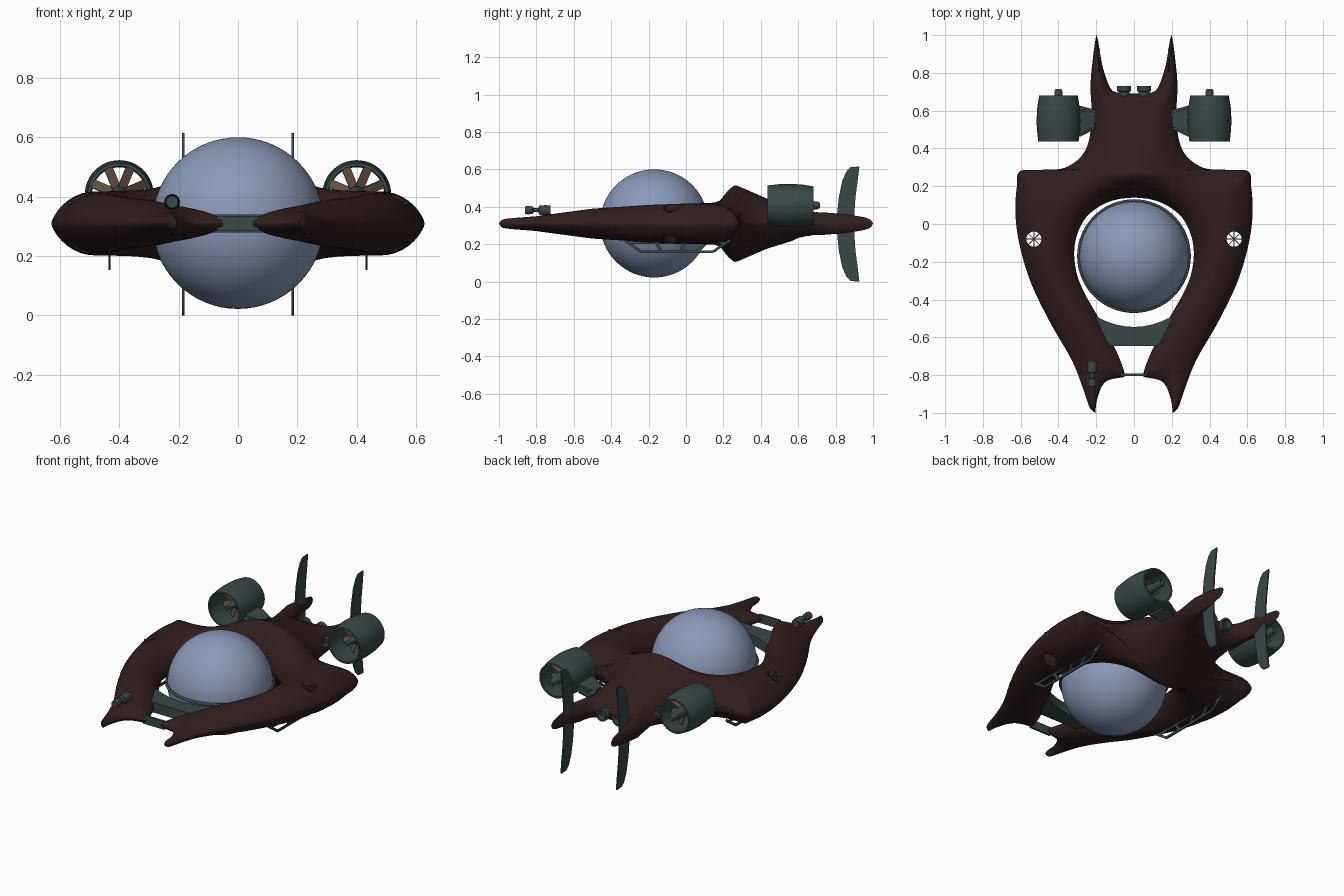
import bpy, bmesh, math
from mathutils import Vector, Matrix, kdtree

if "Cube" in bpy.data.objects:
    bpy.data.objects.remove(bpy.data.objects["Cube"])

def material(name, c):
    m = bpy.data.materials.new(name)
    m.diffuse_color = (*c, 1)
    m.use_nodes = True
    m.node_tree.nodes["Principled BSDF"].inputs["Base Color"].default_value = m.diffuse_color
    return m

MAROON = material("hull_maroon", (0.032, 0.013, 0.013))
TEAL = material("metal_teal", (0.04, 0.065, 0.065))
GLASS = material("glass_blue", (0.25, 0.32, 0.48))
BROWN = material("blade_brown", (0.13, 0.08, 0.05))

def finish(bm, name, mat, angle=40):
    bmesh.ops.remove_doubles(bm, verts=bm.verts, dist=1e-5)
    bmesh.ops.recalc_face_normals(bm, faces=bm.faces)
    me = bpy.data.meshes.new(name)
    bm.to_mesh(me)
    bm.free()
    ob = bpy.data.objects.new(name, me)
    bpy.context.collection.objects.link(ob)
    me.materials.append(mat)
    bpy.ops.object.select_all(action='DESELECT')
    ob.select_set(True)
    bpy.context.view_layer.objects.active = ob
    bpy.ops.object.shade_smooth_by_angle(angle=math.radians(angle))
    return ob

def bar(bm, a, b, w, t, up=(0, 0, 1)):
    """Box from a to b, w wide and t thick (along up)."""
    a, b = Vector(a), Vector(b)
    d = (b - a).normalized()
    side = d.cross(Vector(up)).normalized()
    top = side.cross(d)
    m = Matrix((d * (b - a).length, side * w, top * t)).transposed().to_4x4()
    m.translation = (a + b) / 2
    bmesh.ops.create_cube(bm, size=1, matrix=m)

def lathe(bm, prof, x, z, n=40, closed=False):
    """Turn (radius, y) points about a y-parallel axis."""
    rings = [[bm.verts.new((x + r * math.cos(k * math.tau / n), y, z + r * math.sin(k * math.tau / n)))
              for k in range(n)] for r, y in prof]
    pairs = list(zip(rings, rings[1:])) + ([(rings[-1], rings[0])] if closed else [])
    for p, q in pairs:
        for k in range(n):
            bm.faces.new((p[k], p[(k + 1) % n], q[(k + 1) % n], q[k]))

def prism(bm, pts, place, lo, hi):
    """Extrude a 2D outline; place maps (u, v, depth) to 3D."""
    a = [bm.verts.new(place(u, v, lo)) for u, v in pts]
    b = [bm.verts.new(place(u, v, hi)) for u, v in pts]
    bm.faces.new(a)
    bm.faces.new(b)
    for i in range(len(a)):
        j = (i + 1) % len(a)
        bm.faces.new((a[i], a[j], b[j], b[i]))

def spline(pts, n=40):
    p = [pts[0]] + pts + [pts[-1]]
    out = []
    for i in range(1, len(p) - 2):
        for k in range(n):
            t = k / n
            out.append(tuple(0.5 * (2 * b + (c - a) * t + (2 * a - 5 * b + 4 * c - d) * t * t
                       + (3 * b - a - 3 * c + d) * t ** 3)
                       for a, b, c, d in zip(p[i - 1], p[i], p[i + 1], p[i + 2])))
    return out + [pts[-1]]

def look(table, y):
    """Linear lookup of (value, y) pairs sorted by y."""
    if y <= table[0][1]:
        return table[0][0]
    for (v0, y0), (v1, y1) in zip(table, table[1:]):
        if y <= y1:
            return v0 + (v1 - v0) * (y - y0) / max(y1 - y0, 1e-9)
    return table[-1][0]

# Hull: plan outline (x, y) for one half, thickness grows away from the edge
outer = spline([(.205, -1), (.235, -.97), (.27, -.87), (.33, -.72), (.45, -.51), (.55, -.3), (.608, -.1),
                (.628, .06), (.62, .2), (.597, .282), (.42, .288), (.34, .31), (.27, .37), (.235, .46),
                (.225, .6), (.23, .74), (.215, .9), (.2, 1)])
nose = spline([(.205, -1), (.193, -.92), (.15, -.835), (.05, -.81)])
cavity = spline([(.05, -.81), (.055, -.77), (.1, -.66), (.18, -.51), (.27, -.35), (.31, -.23), (.312, -.1),
                 (.265, .02), (.18, .095), (.09, .13), (0, .14)])
notch = spline([(0, .69), (.08, .694), (.125, .72), (.165, .83), (.19, .97), (.2, 1)])
by_y = lambda s: sorted(s, key=lambda p: p[1])
outer_t, front_t, notch_t = by_y(outer), by_y(nose + cavity), by_y(notch)
edge = outer + nose + cavity + notch
tree = kdtree.KDTree(len(edge))
for i, p in enumerate(edge):
    tree.insert((*p, 0), i)
tree.balance()
ARM = [(.028, -1), (.04, -.8), (.08, -.5), (.1, -.2), (.107, 0), (.107, .1), (.1, .28), (.085, .43),
       (.07, .6), (.055, .8), (.032, 1)]
HUMP = [(0, -.1), (.06, .1), (.107, .26), (.05, .43), (.012, .6), (0, .75)]
ROUND = [(.02, -1), (.08, -.8), (.11, -.6), (.145, 0), (.14, .3), (.13, .6), (.035, .76), (.012, 1)]

ys = {round(-1 + i * .01, 4) for i in range(201)}
for lo, hi in ((.12, .14), (.27, .31), (.69, .71), (-.83, -.805)):
    ys |= {round(lo + i * .002, 4) for i in range(int((hi - lo) / .002) + 1)}
ys = sorted(ys)
COLS = 22
bm = bmesh.new()
for s in (1, -1):
    for side in (1, -1):
        rows = []
        for y in ys:
            mid = .14 < y < .69
            xi = 0 if .14 <= y <= .69 else max(0, look(front_t if y < .14 else notch_t, y))
            xo = max(look(outer_t, y), xi)
            row = []
            for k in range(COLS + 1):
                x = xi + (xo - xi) * (1 - math.cos(math.pi * k / COLS)) / 2
                d = tree.find((x, y, 0))[2]
                f = (1 - (1 - min(1, d / look(ROUND, y))) ** 2) ** .7
                if k == COLS or (k == 0 and not mid) or abs(y) == 1:
                    f = 0
                t = f * (look(ARM, y) + look(HUMP, y) * math.exp(-(x / .22) ** 2))
                row.append(bm.verts.new((s * x, y, .31 + side * t)))
            rows.append(row)
        for p, q in zip(rows, rows[1:]):
            for k in range(COLS):
                bm.faces.new((p[k], p[k + 1], q[k + 1], q[k]))
bmesh.ops.dissolve_degenerate(bm, dist=1e-5, edges=bm.edges)
hull = finish(bm, "hull", MAROON, 50)

# Round fan holes through both arms
bm = bmesh.new()
for s in (1, -1):
    bmesh.ops.create_cone(bm, cap_ends=True, segments=32, radius1=.04, radius2=.04, depth=.6,
                          matrix=Matrix.Translation((s * .53, -.08, .31)))
cutter = finish(bm, "hole_cutter", MAROON)
cutter.hide_render = True
mod = hull.modifiers.new("fan_holes", 'BOOLEAN')
mod.object, mod.operation, mod.solver = cutter, 'DIFFERENCE', 'EXACT'
bpy.context.view_layer.objects.active = hull
bpy.ops.object.modifier_apply(modifier=mod.name)
bpy.data.objects.remove(cutter)

# Glass cockpit sphere and its equator ring
bm = bmesh.new()
bmesh.ops.create_uvsphere(bm, u_segments=64, v_segments=32, radius=.289,
                          matrix=Matrix.Translation((0, -.17, .311)))
finish(bm, "cockpit_sphere", GLASS)
bpy.ops.mesh.primitive_torus_add(location=(0, -.17, .311), major_radius=.292, minor_radius=.009,
                                 major_segments=64, minor_segments=10)
ring = bpy.context.object
ring.name = "cockpit_ring"
ring.data.materials.append(TEAL)
bpy.ops.object.shade_smooth()

# Front cross plate (hollowed towards the sphere) and nose bar
bm = bmesh.new()
arc = [(.2 * t, -.545 + .055 * t * t) for t in (1, .75, .5, .25, 0, -.25, -.5, -.75, -1)]
prism(bm, arc + [(-.2, -.58), (-.12, -.645), (.12, -.645), (.2, -.58)], lambda u, v, d: (u, v, d), .28, .34)
bar(bm, (-.07, -.797, .31), (.07, -.797, .31), .013, .05)
finish(bm, "front_braces", TEAL, 30)

# Gun on the left arm
bm = bmesh.new()
lathe(bm, [(0, -.86), (.02, -.86), (.023, -.845), (.02, -.82), (.011, -.815), (.011, -.79), (.024, -.785),
           (.027, -.75), (.024, -.725), (0, -.725)], -.222, .382, 24)
bar(bm, (-.222, -.755, .33), (-.222, -.755, .37), .02, .03, (0, 1, 0))
finish(bm, "gun", TEAL)

for s, tag in ((1, "right"), (-1, "left")):
    # Ducted engine with hub, blades and pylon
    x, z = s * .4, .407
    bm = bmesh.new()
    lathe(bm, [(.107, .437), (.114, .5), (.116, .55), (.112, .62), (.102, .681), (.092, .681),
               (.1, .6), (.102, .53), (.096, .437)], x, z, 48, True)
    finish(bm, "engine_duct_" + tag, TEAL)
    bm = bmesh.new()
    lathe(bm, [(0, .46), (.012, .465), (.016, .52), (.028, .54), (.03, .62), (.022, .66), (.02, .705),
               (.014, .716), (0, .716)], x, z, 24)
    finish(bm, "engine_hub_" + tag, TEAL)
    bm = bmesh.new()
    for k in range(8):
        a = (k + .5) * math.tau / 8
        c = Vector((math.cos(a), 0, math.sin(a)))
        o = Vector((x, .57, z))
        bar(bm, o + c * .015, o + c * .101, .032, .004, Vector((0, 1, 0)) + .5 * c.cross(Vector((0, 1, 0))))
    finish(bm, "engine_blades_" + tag, BROWN)
    bm = bmesh.new()
    for px, y0, y1, z0, z1 in ((.19, .51, .6, .3, .36), (.3, .455, .63, .345, .4)):
        for py in (y0, y1):
            for pz in (z0, z1):
                bm.verts.new((s * px, py, pz))
    bmesh.ops.convex_hull(bm, input=bm.verts)
    bmesh.ops.bevel(bm, geom=bm.edges[:], offset=.012, segments=2, affect='EDGES')
    finish(bm, "engine_pylon_" + tag, TEAL)

    # Tail fin, blade shape mirrored above and below
    half = [(.808, .36), (.817, .45), (.836, .54), (.858, .59), (.88, .612), (.927, .615), (.918, .54),
            (.906, .45), (.9, .36)]
    bm = bmesh.new()
    prism(bm, half + [(y, .615 - zz) for y, zz in reversed(half)], lambda u, v, d: (d, u, v),
          s * .185 - .004, s * .185 + .004)
    finish(bm, "tail_fin_" + tag, TEAL, 30)

    # Small rear thruster
    bm = bmesh.new()
    lathe(bm, [(.03, .66), (.03, .7), (.036, .705), (.036, .73), (.026, .73), (.022, .7), (0, .7)],
          s * .053, .31, 28)
    finish(bm, "thruster_" + tag, TEAL)

    # Landing skid truss
    bm = bmesh.new()
    xs = s * .433
    low, high = [-.24, -.13, -.03, .06, .145], [-.31, -.19, -.07, .06, .22]
    rail = [(xs, -.33, .222), (xs, -.24, .16), (xs, .145, .16), (xs, .235, .222)]
    for p, q in zip(rail, rail[1:]):
        bar(bm, p, q, .008, .014)
    bar(bm, (xs, -.31, .207), (xs, .22, .207), .008, .014)
    for y0, y1 in zip(low[1:4], (-.16, -.01, .11)):
        bar(bm, (xs, y0, .16), (xs, y1, .207), .008, .016)
    finish(bm, "landing_skid_" + tag, TEAL, 30)

    # Fan wheel inside the arm hole
    bm = bmesh.new()
    o = Vector((s * .53, -.08, .38))
    bmesh.ops.create_cone(bm, cap_ends=True, segments=16, radius1=.008, radius2=.008, depth=.02,
                          matrix=Matrix.Translation(o))
    for k in range(8):
        a = k * math.tau / 8
        bar(bm, o, o + Vector((math.cos(a), math.sin(a), 0)) * .041, .004, .008)
    finish(bm, "arm_fan_" + tag, TEAL, 30)
